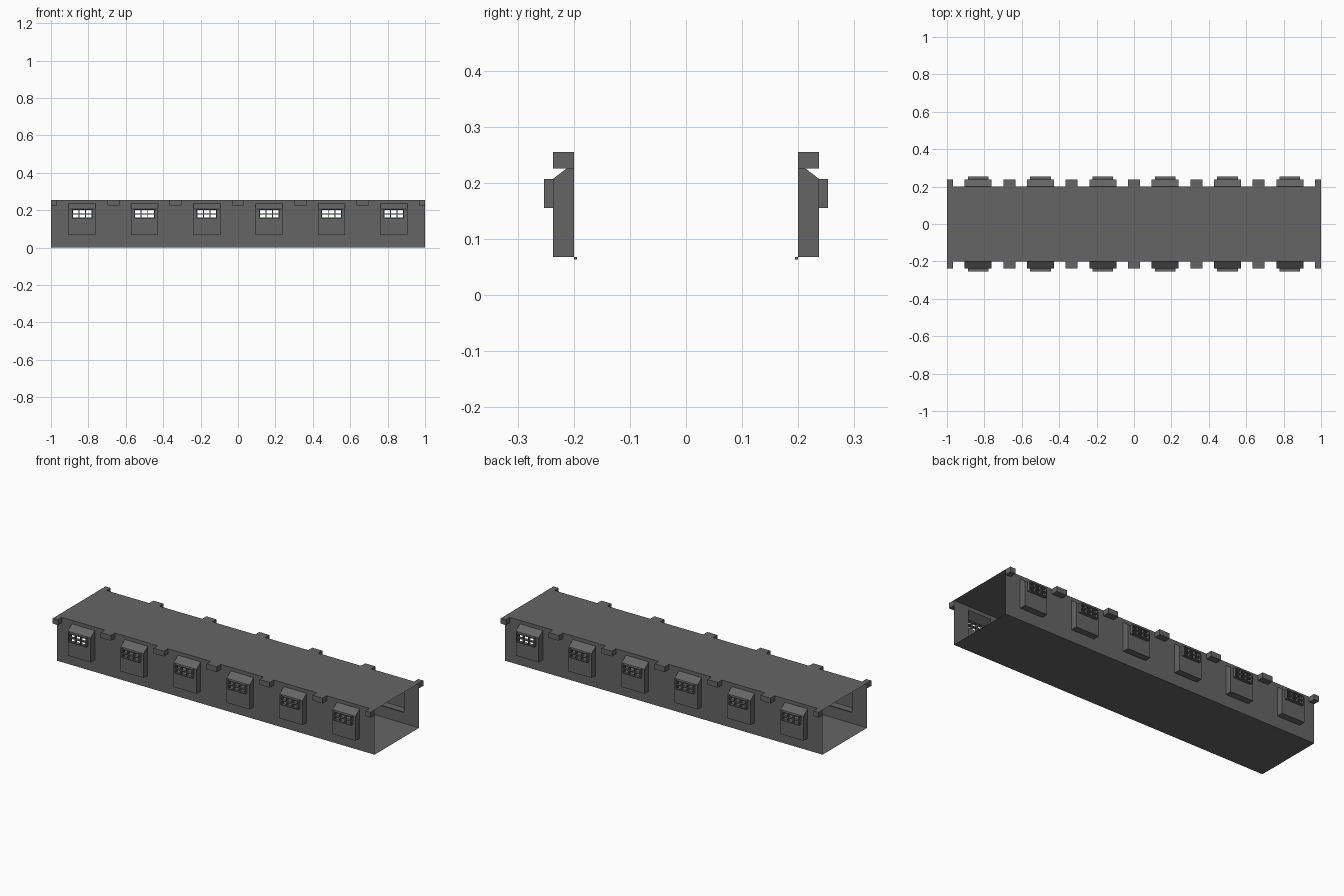
import bpy, bmesh

if "Cube" in bpy.data.objects:
    bpy.data.objects.remove(bpy.data.objects["Cube"])

# One dark grey for the whole corridor
grey = bpy.data.materials.new("dark_grey")
grey.diffuse_color = (0.13, 0.13, 0.13, 1)
grey.use_nodes = True
grey.node_tree.nodes["Principled BSDF"].inputs["Base Color"].default_value = grey.diffuse_color

W, H = 0.2, 0.255                 # half width, height
Y1, Y2 = 0.237, 0.253             # alcove face, window frame face
AW, AZ0, AZ1, AZT = 0.072, 0.068, 0.207, 0.235   # alcove half width, bottom, eave, top
FW, FZ0 = 0.055, 0.155            # window half width, bottom
CENTRES = [(-5 + 2 * i) / 6 for i in range(6)]


def quad(bm, *pts):
    bm.faces.new([bm.verts.new(p) for p in pts])


def upright(bm, x0, x1, z0, z1, y):
    quad(bm, (x0, y, z0), (x1, y, z0), (x1, y, z1), (x0, y, z1))


def box(bm, x0, x1, y0, y1, z0, z1):
    vs = bmesh.ops.create_cube(bm, size=1)["verts"]
    for v in vs:
        v.co = (x1 if v.co.x > 0 else x0, y1 if v.co.y > 0 else y0, z1 if v.co.z > 0 else z0)


def finish(name, bm, mirror=True):
    bmesh.ops.remove_doubles(bm, verts=bm.verts, dist=1e-5)
    me = bpy.data.meshes.new(name)
    bm.to_mesh(me)
    bm.free()
    me.materials.append(grey)
    ob = bpy.data.objects.new(name, me)
    bpy.context.collection.objects.link(ob)
    if mirror:
        m = ob.modifiers.new("both_sides", 'MIRROR')
        m.use_axis = (False, True, False)
    return ob


# Floor and ceiling sheets
bm = bmesh.new()
quad(bm, (-1, W, 0), (1, W, 0), (1, -W, 0), (-1, -W, 0))
finish("floor", bm, False)
bm = bmesh.new()
quad(bm, (-1, -W, H), (1, -W, H), (1, W, H), (-1, W, H))
finish("ceiling", bm, False)

# Front wall sheet with openings into the alcoves
bm = bmesh.new()
edge = -1
for c in CENTRES:
    upright(bm, edge, c - AW, 0, H, -W)
    upright(bm, c - AW, c + AW, 0, AZ0, -W)
    upright(bm, c - AW, c + AW, AZT, H, -W)
    edge = c + AW
upright(bm, edge, 1, 0, H, -W)
finish("side_wall", bm)

# Alcoves: sloped top, cheeks, bottom and a face with a window opening
bm = bmesh.new()
for c in CENTRES:
    a, b = c - AW, c + AW
    quad(bm, (a, -Y1, AZ1), (b, -Y1, AZ1), (b, -W, AZT), (a, -W, AZT))
    quad(bm, (a, -W, AZ0), (b, -W, AZ0), (b, -Y1, AZ0), (a, -Y1, AZ0))
    quad(bm, (a, -W, AZ0), (a, -Y1, AZ0), (a, -Y1, AZ1), (a, -W, AZT))
    quad(bm, (b, -Y1, AZ0), (b, -W, AZ0), (b, -W, AZT), (b, -Y1, AZ1))
    upright(bm, a, b, AZ0, FZ0, -Y1)
    upright(bm, a, c - FW, FZ0, AZ1, -Y1)
    upright(bm, c + FW, b, FZ0, AZ1, -Y1)
finish("window_alcoves", bm)

# Window frames with three by two panes
bm = bmesh.new()
t = 0.005
for c in CENTRES:
    for i in range(4):
        x = c - FW + i * (2 * FW - t) / 3
        box(bm, x, x + t, -Y2, -Y1, FZ0, AZ1)
    for i in range(3):
        z = FZ0 + i * (AZ1 - FZ0 - t) / 2
        box(bm, c - FW, c + FW, -Y2, -Y1, z, z + t)
finish("window_frames", bm)

# Small inner sills below the alcoves
bm = bmesh.new()
for c in CENTRES:
    box(bm, c - AW, c + AW, -W, -W + 0.006, 0.063, AZ0)
finish("inner_sills", bm)

# Beam ends along the roof edge, halved at both ends of the corridor
bm = bmesh.new()
for i in range(7):
    x = -1 + i / 3
    box(bm, max(-1, x - 0.032), min(1, x + 0.032), -Y1, -W, 0.225, H)
finish("beam_ends", bm)
